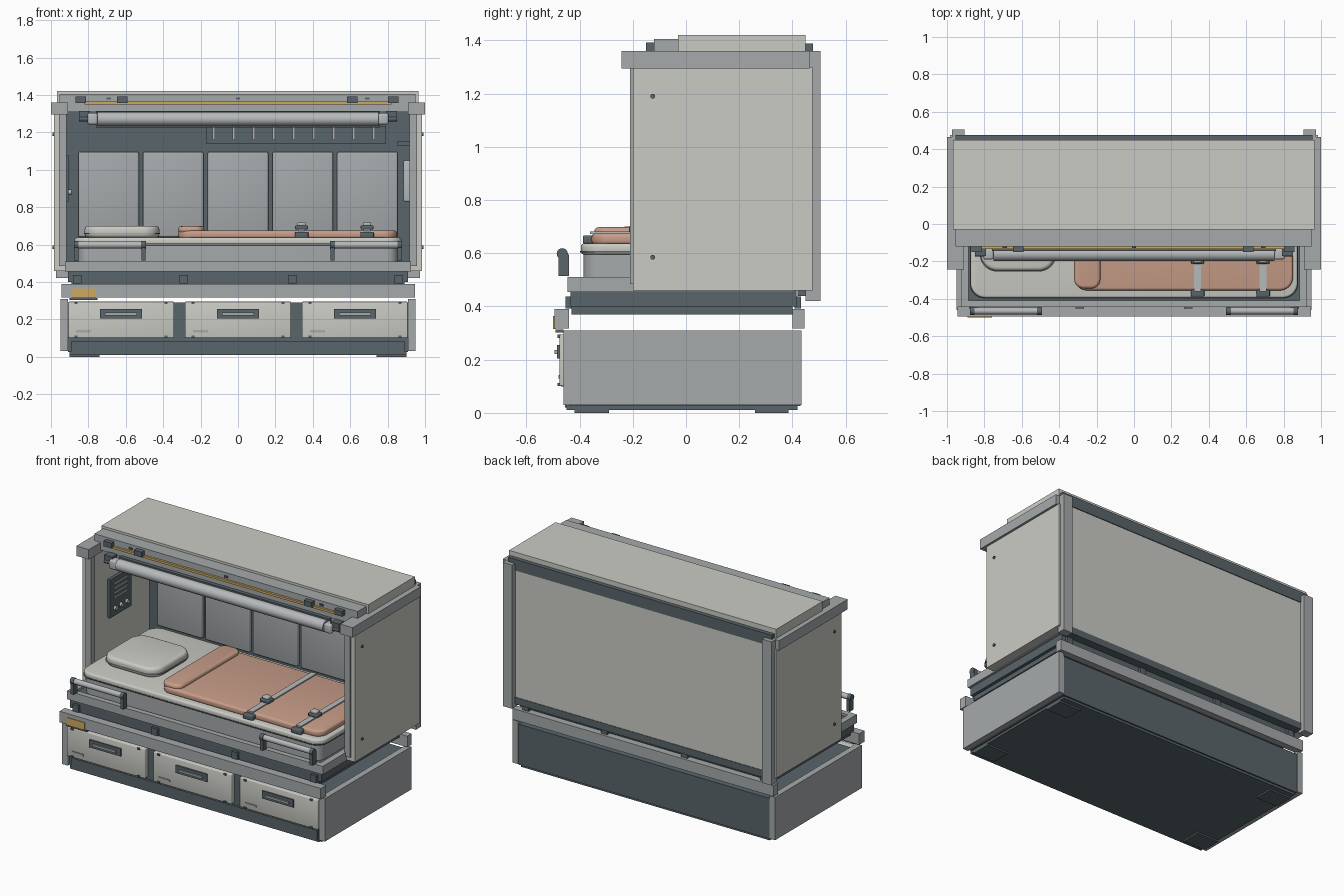
import bpy
import bmesh
from math import radians
from mathutils import Vector

cube = bpy.data.objects.get("Cube")
if cube:
    bpy.data.objects.remove(cube, do_unlink=True)


def material(name, red, green, blue):
    mat = bpy.data.materials.new(name)
    mat.use_nodes = True
    mat.diffuse_color = (red, green, blue, 1)
    mat.node_tree.nodes["Principled BSDF"].inputs["Base Color"].default_value = (red, green, blue, 1)
    return mat


light = material("warm white", .6, .6, .56)
grey = material("mid grey", .38, .4, .41)
silver = material("silver grey", .47, .49, .5)
slate = material("dark slate", .1, .13, .145)
salmon = material("salmon fabric", .58, .34, .25)
gold = material("gold", .62, .4, .12)


def finish(name, mat, bm, smooth=False):
    mesh = bpy.data.meshes.new(name)
    bm.to_mesh(mesh)
    bm.free()
    mesh.materials.append(mat)
    obj = bpy.data.objects.new(name, mesh)
    bpy.context.collection.objects.link(obj)
    if smooth:
        bpy.ops.object.select_all(action="DESELECT")
        obj.select_set(True)
        bpy.context.view_layer.objects.active = obj
        bpy.ops.object.shade_smooth_by_angle(angle=radians(35))
    return obj


def box(name, mat, x, y, z, corner=0, edge=0):
    """Block between limits; corner rounds upright edges, edge softens rims."""
    bm = bmesh.new()
    bmesh.ops.create_cube(bm, size=1)
    for v in bm.verts:
        v.co = Vector([lo + (hi - lo) * (c + .5) for c, (lo, hi) in zip(v.co, (x, y, z))])
    if corner:
        upright = [e for e in bm.edges if abs(e.verts[0].co.z - e.verts[1].co.z) > .001]
        bmesh.ops.bevel(bm, geom=upright, offset=corner, segments=8, profile=.5, affect="EDGES")
    if edge:
        rims = [e for e in bm.edges if not corner or abs(e.verts[0].co.z - e.verts[1].co.z) < .001]
        bmesh.ops.bevel(bm, geom=rims, offset=edge, segments=3, profile=.5, affect="EDGES")
    return finish(name, mat, bm, bool(corner or edge))


def pair(name, mat, x, y, z, **soft):
    """The same block on the left (+x) and on the right."""
    box(name + "_left", mat, x, y, z, **soft)
    box(name + "_right", mat, (-x[1], -x[0]), y, z, **soft)


def rod(name, mat, centre, radius, length):
    """Round bar along x."""
    bm = bmesh.new()
    bmesh.ops.create_cone(bm, cap_ends=True, segments=24, radius1=radius, radius2=radius, depth=length)
    for v in bm.verts:
        v.co = Vector(centre) + Vector((v.co.z, v.co.x, v.co.y))
    return finish(name, mat, bm, True)


def around(centre, half):
    return (centre - half, centre + half)


# Drawer base
box("base_body", slate, x=(-.91, .91), y=(-.44, .43), z=(.025, .29))
box("base_floor", slate, x=(-.9, .9), y=(-.45, .42), z=(.01, .03))
box("kick_plate", slate, x=(-.89, .89), y=(-.455, -.44), z=(.02, .085))
pair("base_side", grey, x=(.91, .95), y=(-.46, .435), z=(.03, .31))
for place, y in (("front", (-.42, -.29)), ("back", (.26, .385))):
    pair(place + "_foot", slate, x=(.74, .9), y=y, z=(0, .02))

# Drawers with recessed pulls, labels and bolts
for side, x in (("right", -.625), ("middle", 0), ("left", .625)):
    box(side + "_drawer_front", light, around(x, .283), y=(-.475, -.43), z=(.1, .295), edge=.006)
    box(side + "_drawer_pull", slate, around(x, .113), y=(-.484, -.47), z=(.205, .255))
    box(side + "_drawer_grip", grey, around(x, .085), y=(-.494, -.48), z=(.222, .236))
    box(side + "_drawer_label", grey, around(x - .2, .04), y=(-.48, -.47), z=(.13, .143))
    for dx in (-.24, .24):
        for z in (.107, .288):
            box(side + "_drawer_stud", slate, around(x + dx, .008), y=(-.483, -.46), z=around(z, .006))

# Lift rails floating above the base
box("front_rail", grey, x=(-.945, .945), y=(-.495, -.44), z=(.318, .39))
box("back_rail", grey, x=(-.945, .945), y=(.4, .445), z=(.318, .39))
box("rail_badge", gold, x=(-.89, -.76), y=(-.499, -.49), z=(.315, .365))
box("rail_badge_lip", slate, x=(-.9, -.75), y=(-.49, -.46), z=(.303, .314))

# Bed platform
box("platform_underside", slate, x=(-.89, .89), y=(-.43, .4), z=(.37, .41))
box("platform_core", slate, x=(-.91, .91), y=(-.435, .415), z=(.4, .46))
box("platform_deck", slate, x=(-.89, .89), y=(-.42, .4), z=(.45, .495))
box("platform_front_rim", grey, x=(-.925, .925), y=(-.445, -.41), z=(.455, .51))
box("platform_back_rim", grey, x=(-.9, .9), y=(.385, .415), z=(.455, .51))
pair("platform_side_rim", grey, x=(.885, .925), y=(-.445, .41), z=(.455, .51))
for x in (-.86, -.29, .29, .86):
    for place, y in (("front", -.44), ("back", .42)):
        box(place + "_platform_clip", slate, around(x, .022), around(y, .012), z=(.392, .437))

# Mattress, pillow and blanket
box("mattress_tray", grey, x=(-.855, .855), y=(-.385, .37), z=(.49, .6), corner=.06)
box("mattress", light, x=(-.875, .875), y=(-.395, .38), z=(.595, .637), corner=.08, edge=.012)
box("mattress_piping", slate, x=(-.878, .878), y=(-.398, .383), z=(.603, .608), corner=.08)
box("pillow", light, x=(-.82, -.42), y=(-.25, .14), z=(.637, .7), corner=.09, edge=.02)
box("pillow_piping", grey, x=(-.824, -.416), y=(-.254, .144), z=(.656, .662), corner=.09)
box("blanket", salmon, x=(-.32, .85), y=(-.355, .3), z=(.632, .675), corner=.07, edge=.014)
box("blanket_fold", salmon, x=(-.32, -.18), y=(-.345, .3), z=(.66, .698), corner=.05, edge=.016)

# Blanket straps
for side, x in (("right", .34), ("left", .69)):
    box(side + "_strap", silver, around(x, .019), y=(-.36, .3), z=(.672, .682))
    box(side + "_strap_anchor", slate, around(x, .036), y=(-.388, -.345), z=(.637, .667), edge=.005)
    box(side + "_strap_buckle", slate, around(x, .034), y=(-.215, -.16), z=(.68, .703), edge=.006)
    box(side + "_buckle_button", silver, around(x, .022), y=(-.208, -.168), z=(.7, .719), edge=.006)

# Front grab handles
for side, x in (("right", -.685), ("left", .685)):
    rod(side + "_grab_bar", silver, (x, -.465, .598), .018, .38)
    for dx in (-.18, .18):
        box(side + "_grab_post", slate, around(x + dx, .011), y=(-.48, -.44), z=(.515, .595))
        rod(side + "_grab_collar", slate, (x + dx, -.465, .598), .021, .025)

# Canopy walls
pair("side_wall", light, x=(.925, .985), y=(-.2, .475), z=(.46, 1.3))
pair("front_stile", grey, x=(.917, .957), y=(-.21, -.17), z=(.485, 1.3))
pair("back_post", grey, x=(.905, .972), y=(.45, .505), z=(.42, 1.36))
pair("top_side_beam", grey, x=(.91, 1), y=(-.243, .465), z=(1.295, 1.36))
box("back_panel", light, x=(-.92, .92), y=(.44, .472), z=(.48, 1.33))
box("back_sill", slate, x=(-.91, .91), y=(.42, .475), z=(.44, .485))
box("back_lining", slate, x=(-.925, .925), y=(.405, .44), z=(.46, 1.31))
for side, x in (("left", 1), ("right", -1)):
    for y, z in ((-.125, .585), (-.125, 1.19)):
        rod(side + "_wall_bolt", slate, (x * .986, y, z), .009, .012)

# Padded back cushions
for i in range(5):
    box("back_cushion", grey, around((i - 2) * .346, .162), y=(.38, .41), z=(.64, 1.095), edge=.01)

# Hook rail on the back wall
box("hook_rail", slate, x=(-.17, .79), y=(.385, .41), z=(1.14, 1.235))
for i in range(9):
    box("hook", silver, around(i * .107 - .13, .007), y=(.36, .39), z=(1.16, 1.225))

# Control panel on the right wall, lamp and shelf on the left
box("control_panel", slate, x=(-.927, -.905), y=(-.03, .19), z=(.83, 1.08))
for i in range(4):
    box("panel_slot", silver, x=(-.91, -.9), y=(.01, .15), z=around(.95 + i * .03, .006))
for i in range(3):
    rod("panel_knob", silver, (-.9, .02 + i * .06, .88), .014, .02)
box("reading_lamp", silver, x=(.885, .927), y=(0, .12), z=(.83, 1.05), edge=.008)
box("lamp_bracket", slate, x=(.85, .927), y=(.02, .1), z=(1.13, 1.15))

# Roof
box("roof_lining", grey, x=(-.92, .92), y=(-.12, .45), z=(1.31, 1.36))
box("roof_slab", light, x=(-.968, .965), y=(-.03, .45), z=(1.355, 1.42))
box("roof_front_beam", grey, x=(-.955, .95), y=(-.12, -.03), z=(1.33, 1.405))
box("roof_back_strip", slate, x=(-.955, .955), y=(.445, .477), z=(1.315, 1.388))
box("light_strip", gold, x=(-.82, .82), y=(-.134, -.118), z=(1.35, 1.364))
for x in (-.84, -.62, .61, .83):
    box("roof_clip", slate, around(x, .028), y=(-.15, -.115), z=(1.358, 1.392))
for x in (-.69, 0, .69):
    box("roof_stud", slate, around(x, .012), y=(-.128, -.115), z=(1.375, 1.386))

# Roller blind under the roof edge
rod("blind_roll", silver, (0, -.16, 1.272), .037, 1.5)
rod("blind_spindle", slate, (0, -.16, 1.272), .014, 1.7)
box("blind_backing", slate, x=(-.76, .76), y=(-.145, -.12), z=(1.225, 1.315))
pair("blind_cap", silver, x=(.75, .805), y=(-.19, -.13), z=(1.242, 1.303), edge=.012)
pair("blind_bracket", slate, x=(.79, .85), y=(-.17, -.12), z=(1.265, 1.315))
